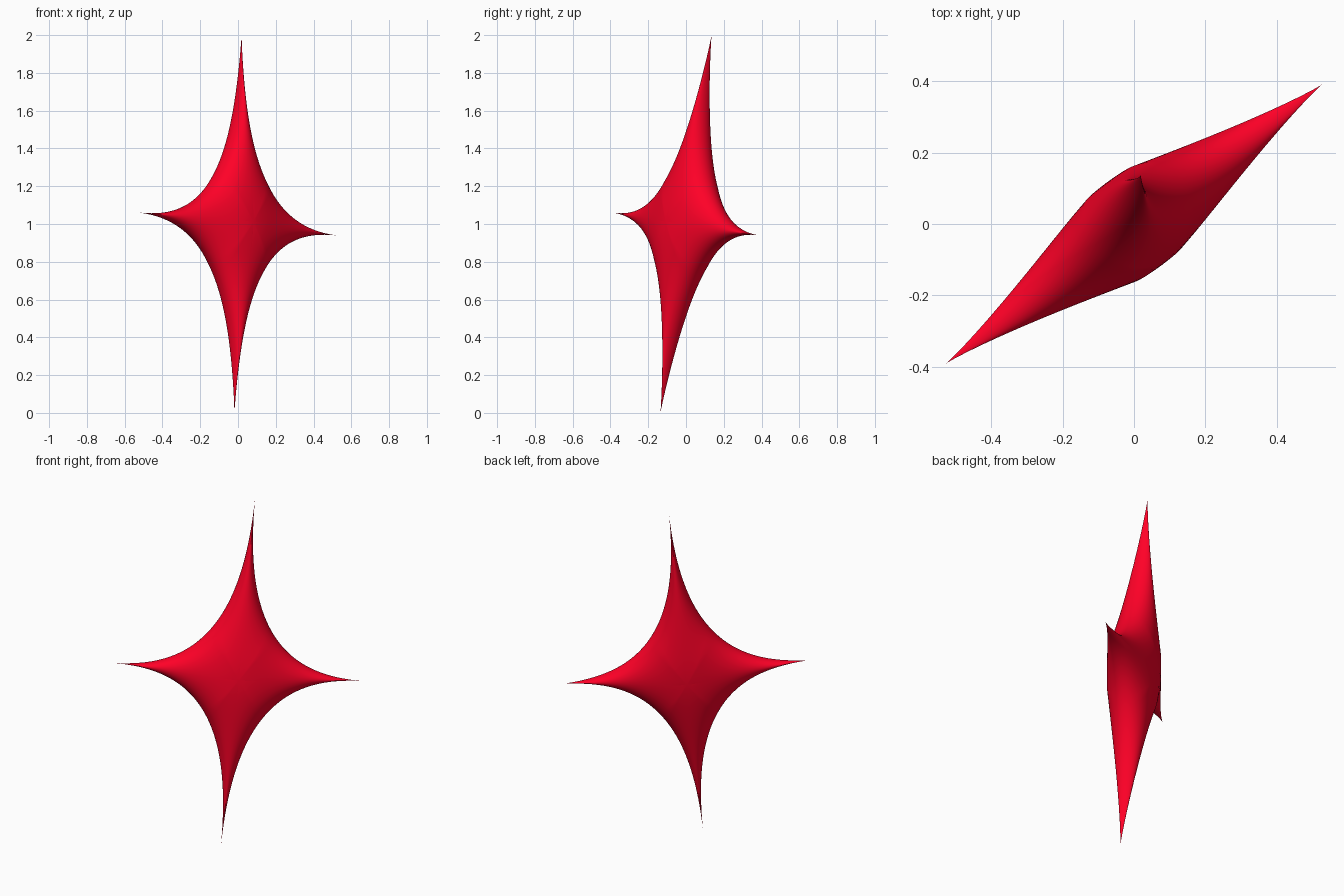
import bpy, bmesh, math
from mathutils import Vector

if "Cube" in bpy.data.objects:
    bpy.data.objects.remove(bpy.data.objects["Cube"])

# Star frame: long axis, short axis, thickness axis
LONG = Vector((0.019, 0.136, 1.004))
SHORT = Vector((0.527, 0.391, -0.061))
THICK = LONG.cross(SHORT).normalized() * 0.135
CENTRE = Vector((0, 0, 1))
P = 0.485           # concavity of the four-pointed outline
SEGS, RINGS = 256, 28


def spow(v, e):
    return math.copysign(abs(v) ** e, v)


def ridge(s):
    """Relative thickness along an arm, rounded at the centre."""
    k = 0.17
    top = math.sqrt(1 + k * k)
    return max(0.0, (top - math.sqrt(s * s + k * k)) / (top - k)) ** 1.25


def thickness(a, b):
    """Pillow thickness with round arm sections."""
    s, m = max(abs(a), abs(b)), min(abs(a), abs(b))
    if s >= 1:
        return 0.0
    w = (1 - s ** P) ** (1 / P)
    return ridge(s) * math.sqrt(max(0.0, 1 - (m / w) ** 2))


bm = bmesh.new()


def ring(rho, side):
    """One loop of points; loops are less pointed near the centre."""
    e = 2 + (2 / P - 2) * min(1, rho / 0.7)
    verts = []
    for i in range(SEGS):
        th = 2 * math.pi * (i + 0.0) / SEGS
        a = rho * spow(math.cos(th), e)
        b = rho * spow(math.sin(th), e)
        n = 0 if rho == 1 else side * thickness(a, b)
        verts.append(bm.verts.new(CENTRE + LONG * a + SHORT * b + THICK * n))
    return verts


# Shared rim, then one domed face on each side
rim = ring(1, 0)
for side in (1, -1):
    outer = rim
    for j in range(RINGS - 1, 0, -1):
        inner = ring(math.sin(math.pi / 2 * j / RINGS), side)
        for i in range(SEGS):
            k = (i + 1) % SEGS
            bm.faces.new((outer[i], outer[k], inner[k], inner[i]))
        outer = inner
    pole = bm.verts.new(CENTRE + THICK * side)
    for i in range(SEGS):
        bm.faces.new((outer[i], outer[(i + 1) % SEGS], pole))

bmesh.ops.remove_doubles(bm, verts=bm.verts, dist=1e-5)
bmesh.ops.recalc_face_normals(bm, faces=bm.faces)
for f in bm.faces:
    f.smooth = True
mesh = bpy.data.meshes.new("four_point_star")
bm.to_mesh(mesh)
bm.free()

star = bpy.data.objects.new("four_point_star", mesh)
bpy.context.collection.objects.link(star)
mat = bpy.data.materials.new("red")
mat.diffuse_color = (1.0, 0.0, 0.02, 1)
mat.use_nodes = True
mat.node_tree.nodes["Principled BSDF"].inputs["Base Color"].default_value = mat.diffuse_color
mesh.materials.append(mat)
